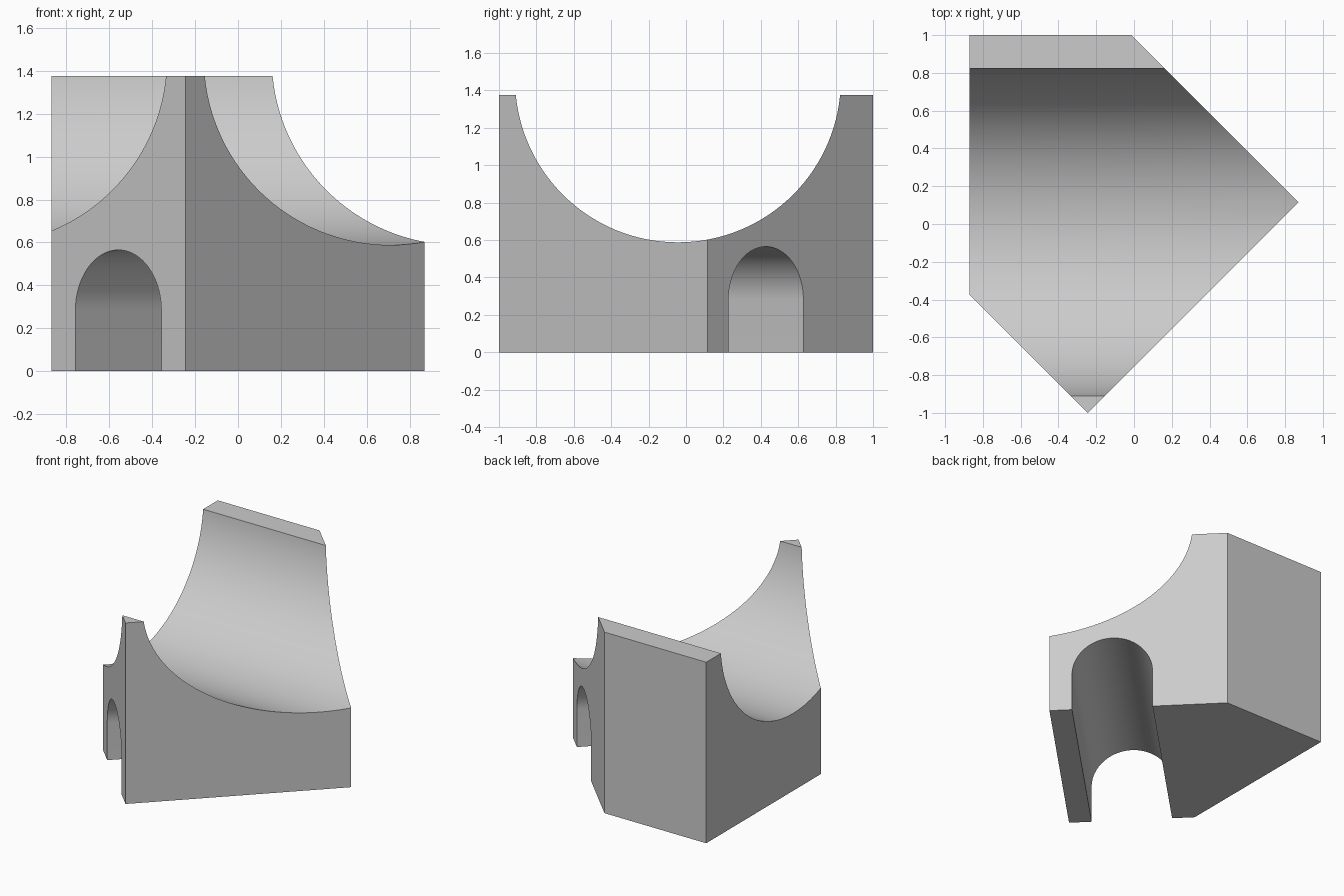
import bpy, bmesh, math
from mathutils import Matrix

if "Cube" in bpy.data.objects:
    bpy.data.objects.remove(bpy.data.objects["Cube"], do_unlink=True)

HEIGHT = 1.375

grey = bpy.data.materials.new("plain grey")
grey.use_nodes = True
colour = (0.6, 0.6, 0.6, 1)
grey.diffuse_color = colour
grey.node_tree.nodes["Principled BSDF"].inputs["Base Color"].default_value = colour


def prism(name, outline, depth, matrix=Matrix()):
    """Extrude a 2D outline along its local z, then place it."""
    bm = bmesh.new()
    face = bm.faces.new([bm.verts.new((x, y, 0)) for x, y in outline])
    moved = bmesh.ops.extrude_face_region(bm, geom=[face])["geom"]
    bmesh.ops.translate(bm, vec=(0, 0, depth),
                        verts=[v for v in moved if isinstance(v, bmesh.types.BMVert)])
    bmesh.ops.recalc_face_normals(bm, faces=bm.faces)
    bm.transform(matrix)
    mesh = bpy.data.meshes.new(name)
    bm.to_mesh(mesh)
    bm.free()
    mesh.materials.append(grey)
    obj = bpy.data.objects.new(name, mesh)
    bpy.context.collection.objects.link(obj)
    return obj


def arc(radius, start, end, steps, cx=0, cy=0):
    angles = [start + (end - start) * i / steps for i in range(steps + 1)]
    return [(cx + radius * math.cos(a), cy + radius * math.sin(a)) for a in angles]


def sweep_along(heading, x, y):
    """Frame whose local x is sideways, local y is up and local z is the heading."""
    return (Matrix.Translation((x, y, 0)) @ Matrix.Rotation(heading, 4, "Z")
            @ Matrix.Rotation(math.pi / 2, 4, "Z") @ Matrix.Rotation(math.pi / 2, 4, "X"))


# Five-sided block
block = prism("arched_block", [(-0.87, 1), (-0.015, 1), (0.87, 0.115),
                               (-0.245, -1), (-0.87, -0.375)], HEIGHT)

# Wide round trough across the top, running left to right
trough = prism("trough_cutter", arc(0.871, 0, 2 * math.pi, 128, -0.043, 1.459)[:-1],
               4, sweep_along(0, -2, 0))

# Round-topped tunnel running diagonally through the base
R = 0.283
tunnel = prism("tunnel_cutter", [(-R, -0.5), (R, -0.5)] + arc(R, 0, math.pi, 48, 0, 0.282),
               4, sweep_along(math.pi / 4, 0.065 - math.sqrt(2), -0.065 - math.sqrt(2)))

bpy.context.view_layer.objects.active = block
for cutter in (trough, tunnel):
    cut = block.modifiers.new(cutter.name, "BOOLEAN")
    cut.operation = "DIFFERENCE"
    cut.solver = "EXACT"
    cut.object = cutter
    bpy.ops.object.modifier_apply(modifier=cut.name)
    bpy.data.objects.remove(cutter, do_unlink=True)

bpy.ops.object.select_all(action="DESELECT")
block.select_set(True)
bpy.ops.object.shade_smooth_by_angle(angle=math.radians(25))
